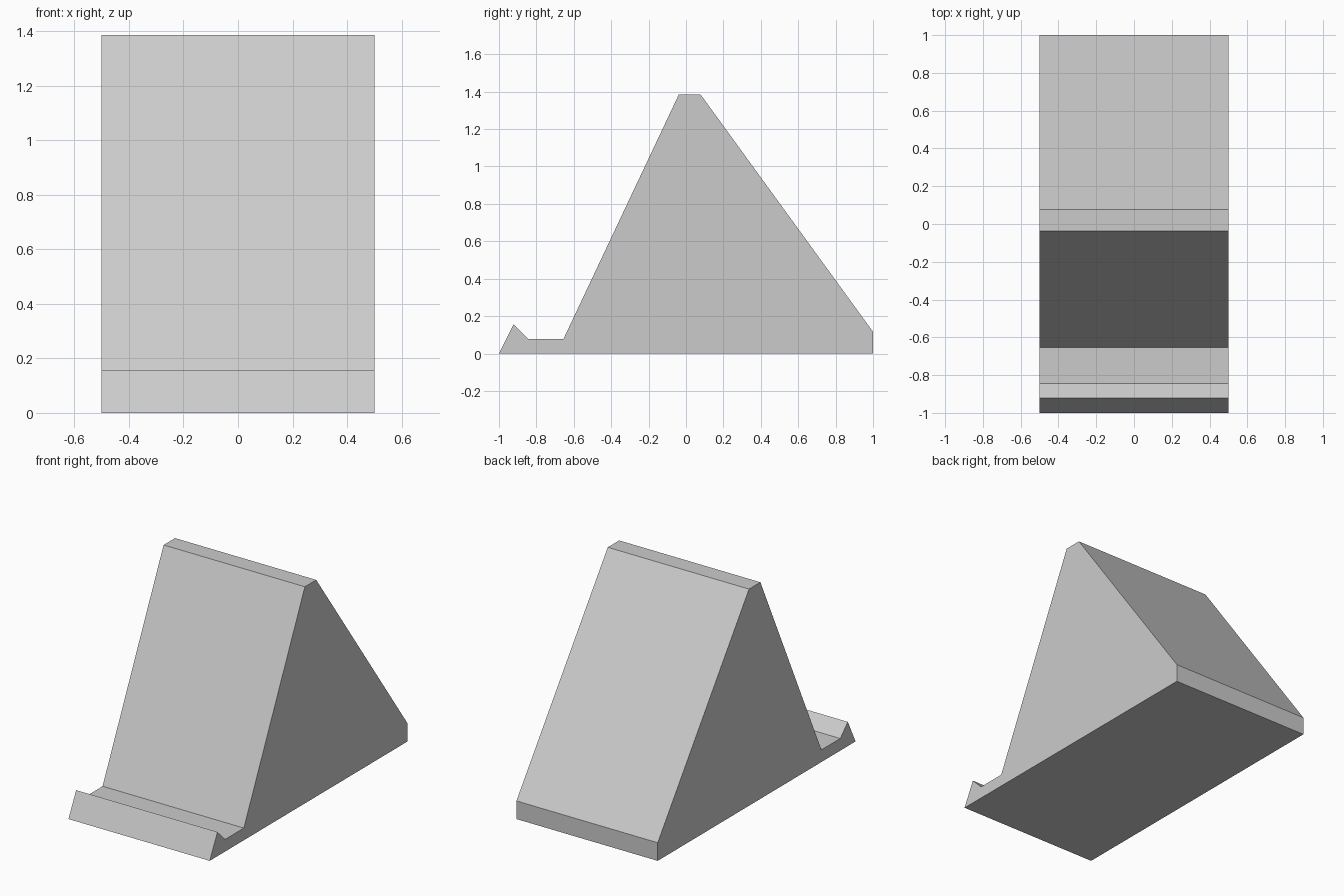
import bpy
import bmesh

# Remove the default cube
cube = bpy.data.objects.get("Cube")
if cube:
    bpy.data.objects.remove(cube, do_unlink=True)

WIDTH = 1.0

# Single plain grey material
grey = bpy.data.materials.new("light grey")
grey.use_nodes = True
colour = (0.6, 0.6, 0.6, 1.0)
grey.diffuse_color = colour
grey.node_tree.nodes["Principled BSDF"].inputs["Base Color"].default_value = colour


def extrude_profile(name, profile, width, material):
    """Extrude a side profile of (y, z) points along x, centred on x = 0."""
    bm = bmesh.new()
    side = bm.faces.new([bm.verts.new((-width / 2, y, z)) for y, z in profile])
    result = bmesh.ops.extrude_face_region(bm, geom=[side], use_keep_orig=True)
    moved = [v for v in result["geom"] if isinstance(v, bmesh.types.BMVert)]
    bmesh.ops.translate(bm, verts=moved, vec=(width, 0, 0))
    bmesh.ops.recalc_face_normals(bm, faces=bm.faces)
    mesh = bpy.data.meshes.new(name)
    bm.to_mesh(mesh)
    bm.free()
    mesh.materials.append(material)
    obj = bpy.data.objects.new(name, mesh)
    bpy.context.collection.objects.link(obj)
    return obj


# Wedge stand: front lip, ledge, leaning face, flat top, sloped back
stand_profile = [
    (-1.0, 0.0), (-0.922, 0.155), (-0.845, 0.078), (-0.655, 0.078),
    (-0.038, 1.386), (0.077, 1.386), (1.0, 0.116), (1.0, 0.0),
]
extrude_profile("wedge_stand", stand_profile, WIDTH, grey)
